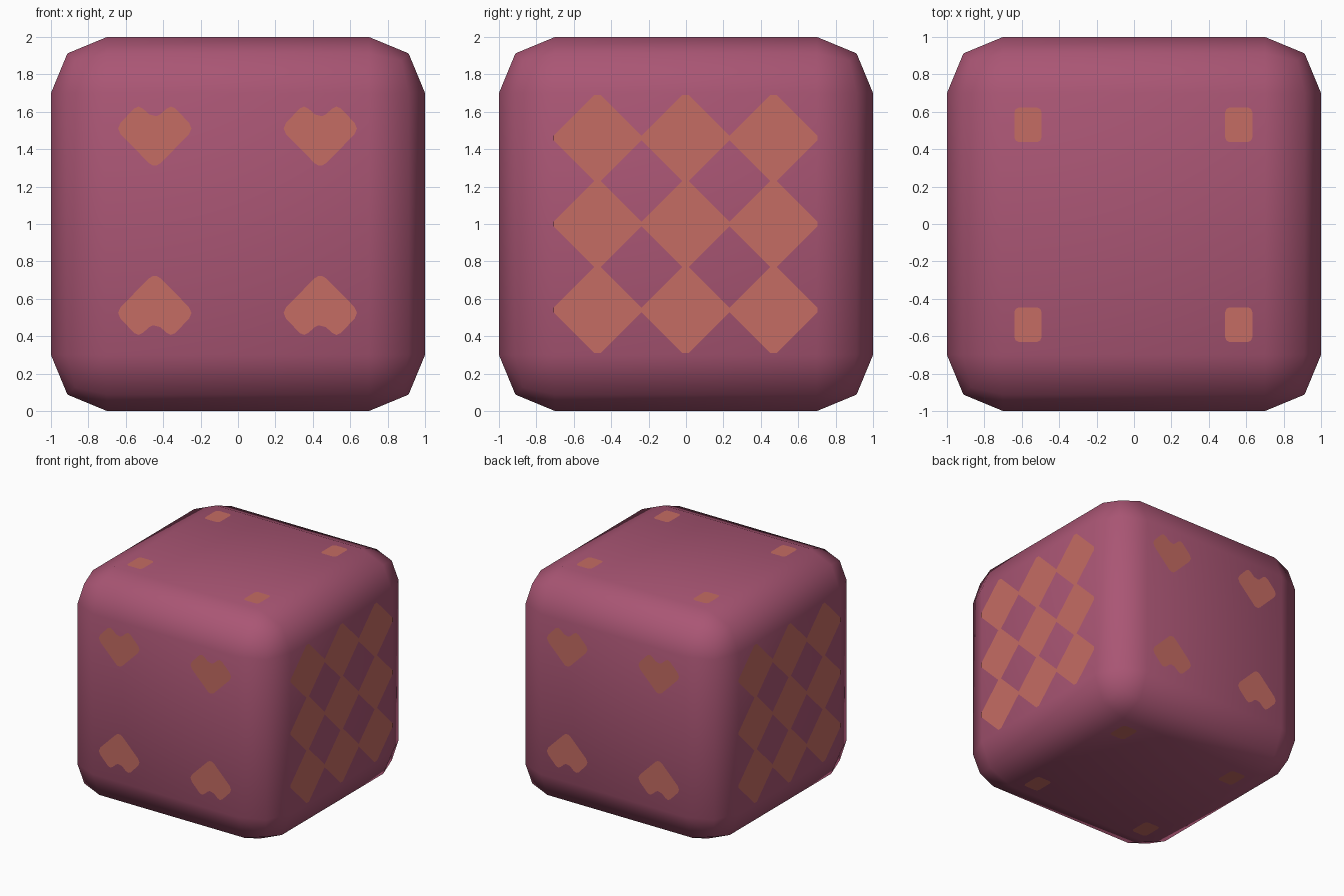
import bpy, bmesh, math
from mathutils import Matrix, Vector

if "Cube" in bpy.data.objects:
    bpy.data.objects.remove(bpy.data.objects["Cube"])


def material(name, rgb):
    m = bpy.data.materials.new(name)
    m.diffuse_color = (*rgb, 1)
    m.use_nodes = True
    m.node_tree.nodes["Principled BSDF"].inputs["Base Color"].default_value = m.diffuse_color
    return m


plum = material("plum_pink", (0.40, 0.092, 0.175))
coral = material("coral", (0.56, 0.150, 0.125))

# Rounded cube body, two bevel segments, smooth shaded
bpy.ops.mesh.primitive_cube_add(size=2, location=(0, 0, 1))
body = bpy.context.object
body.name = "rounded_cube"
body.data.materials.append(plum)
bev = body.modifiers.new("round_edges", 'BEVEL')
bev.width = 0.3
bev.segments = 2
bev.limit_method = 'NONE'
bev.harden_normals = False
bpy.ops.object.modifier_apply(modifier=bev.name)
bpy.ops.object.shade_smooth()


def mirrored(half, flip_v=False):
    """Close a right-hand half outline (bottom to top) across u = 0."""
    pts = half + [(-u, v) for u, v in reversed(half)]
    return [(u, -v) for u, v in reversed(pts)] if flip_v else pts


def plates(name, shapes, rot):
    """Flat painted shapes, laid on the front face then turned to another face.
    shapes: list of (outline, u, v) with v measured from the face centre."""
    bm = bmesh.new()
    for outline, cu, cv in shapes:
        verts = [bm.verts.new(rot @ Vector((cu + u, -1.004, cv + v)) + Vector((0, 0, 1)))
                 for u, v in outline]
        bm.faces.new(verts)
    bmesh.ops.triangulate(bm, faces=bm.faces[:])
    me = bpy.data.meshes.new(name)
    bm.to_mesh(me)
    bm.free()
    me.materials.append(coral)
    ob = bpy.data.objects.new(name, me)
    bpy.context.collection.objects.link(ob)


def turn(deg, axis):
    return Matrix.Rotation(math.radians(deg), 3, axis)


# Heart outline (right half), blunted corners
heart_half = [(0.012, -0.206), (0.03, -0.195), (0.182, -0.042), (0.196, -0.01), (0.184, 0.02),
              (0.11, 0.098), (0.086, 0.108), (0.062, 0.096), (0.03, 0.066), (0.01, 0.056)]
heart, heart_down = mirrored(heart_half), mirrored(heart_half, True)
hearts = [(heart, x, 0.52) for x in (-0.445, 0.44)] + \
         [(heart_down, x, -0.485) for x in (-0.445, 0.44)]
plates("front_hearts", hearts, turn(0, 'Z'))
plates("back_hearts", hearts, turn(180, 'Z'))

# Lattice of blunted diamonds that meet at narrow necks
diamond = mirrored([(0.017, -0.23), (0.235, -0.012), (0.235, 0.012), (0.017, 0.23)])
lattice = [(diamond, 0.47 * i - 0.003, 0.46 * j) for i in (-1, 0, 1) for j in (-1, 0, 1)]
plates("right_lattice", lattice, turn(90, 'Z'))
plates("left_lattice", lattice, turn(270, 'Z'))

# Small rounded rectangles on top and bottom
patch = mirrored([(0.05, -0.092), (0.066, -0.084), (0.073, -0.066),
                  (0.073, 0.066), (0.066, 0.084), (0.05, 0.092)])
spots = [(patch, x, y) for x in (-0.567, 0.56) for y in (-0.538, 0.53)]
plates("top_spots", spots, turn(-90, 'X'))
plates("bottom_spots", spots, turn(90, 'X'))
